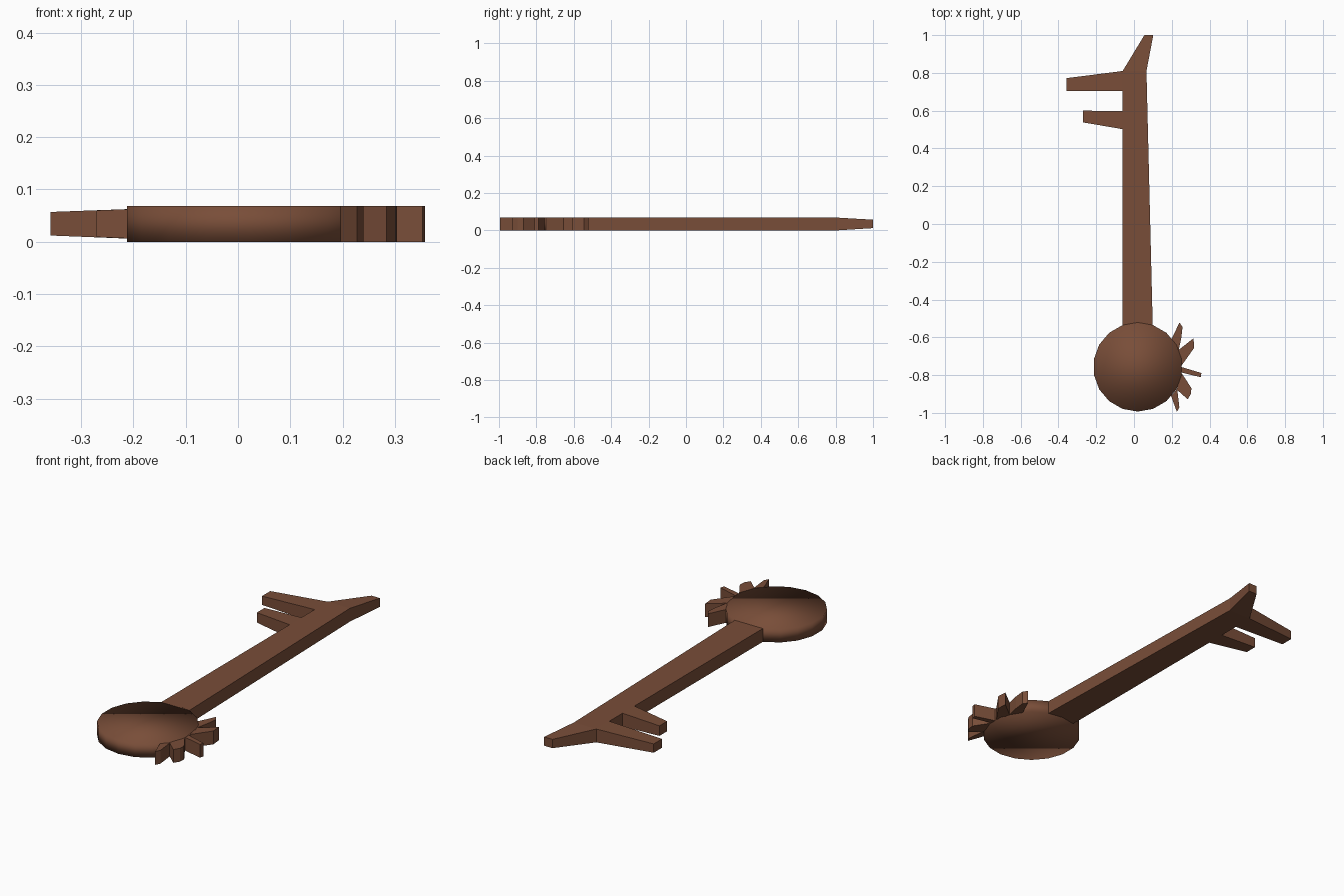
import bpy, bmesh
from mathutils import Vector

if "Cube" in bpy.data.objects:
    bpy.data.objects.remove(bpy.data.objects["Cube"])

H = 0.068            # plate thickness
THIN = (0.012, 0.057)  # z range at the tapered ends
FULL = (0.0, H)

brown = bpy.data.materials.new("brown")
brown.diffuse_color = (0.19, 0.075, 0.04, 1)
brown.use_nodes = True
brown.node_tree.nodes["Principled BSDF"].inputs["Base Color"].default_value = brown.diffuse_color


def finish(bm, name, smooth=False):
    bmesh.ops.recalc_face_normals(bm, faces=bm.faces[:])
    for f in bm.faces:
        f.smooth = smooth
    me = bpy.data.meshes.new(name)
    bm.to_mesh(me)
    bm.free()
    me.materials.append(brown)
    ob = bpy.data.objects.new(name, me)
    bpy.context.collection.objects.link(ob)
    return ob


def loft(name, sections):
    """Each section: (left xy, right xy, (z low, z high))."""
    bm = bmesh.new()
    rings = []
    for a, b, (lo, hi) in sections:
        rings.append([bm.verts.new(Vector((*p, z)))
                      for p, z in ((a, lo), (b, lo), (b, hi), (a, hi))])
    for r, s in zip(rings, rings[1:]):
        for i in range(4):
            j = (i + 1) % 4
            bm.faces.new((r[i], r[j], s[j], s[i]))
    bm.faces.new(rings[0])
    bm.faces.new(rings[-1])
    return finish(bm, name)


def plate(name, outline):
    bm = bmesh.new()
    face = bm.faces.new([bm.verts.new((x, y, 0)) for x, y in outline])
    ext = bmesh.ops.extrude_face_region(bm, geom=[face])["geom"]
    bmesh.ops.translate(bm, vec=(0, 0, H),
                        verts=[v for v in ext if isinstance(v, bmesh.types.BMVert)])
    return finish(bm, name)


# Round 18-sided head, a vertex pointing straight down
bm = bmesh.new()
bmesh.ops.create_cone(bm, cap_ends=True, segments=18, radius1=0.236, radius2=0.236, depth=H)
top = max(bm.verts, key=lambda v: v.co.y).co
if abs(top.x) > 1e-4:
    from mathutils import Matrix
    from math import radians
    bmesh.ops.rotate(bm, verts=bm.verts[:], matrix=Matrix.Rotation(radians(10), 3, 'Z'))
bmesh.ops.translate(bm, verts=bm.verts[:], vec=(0.02, -0.757, H / 2))
finish(bm, "round_head", smooth=True)

# Tapering shaft with slanted thin tip
loft("shaft", [((-0.06, -0.535), (0.099, -0.535), FULL),
               ((-0.06, 0.81), (0.066, 0.81), FULL),
               ((0.055, 1.0), (0.102, 1.0), THIN)])

# Two side teeth
loft("long_tooth", [((-0.06, 0.705), (-0.06, 0.81), FULL),
                    ((-0.358, 0.705), (-0.358, 0.772), THIN)])
loft("short_tooth", [((-0.06, 0.502), (-0.06, 0.598), FULL),
                     ((-0.27, 0.538), (-0.27, 0.6), (0.009, 0.06))])

# Fan of flame-like spikes on the head's right edge
spikes = [
    [(0.199, -0.609), (0.241, -0.521), (0.257, -0.545), (0.251, -0.6), (0.236, -0.67)],
    [(0.236, -0.667), (0.315, -0.605), (0.319, -0.655), (0.25, -0.752)],
    [(0.25, -0.757), (0.357, -0.789), (0.353, -0.811), (0.25, -0.786)],
    [(0.25, -0.786), (0.304, -0.869), (0.301, -0.9), (0.284, -0.928), (0.226, -0.876)],
    [(0.229, -0.874), (0.24, -0.97), (0.227, -0.995), (0.196, -0.909)],
]
for i, outline in enumerate(spikes, 1):
    plate(f"spike_{i}", outline)
